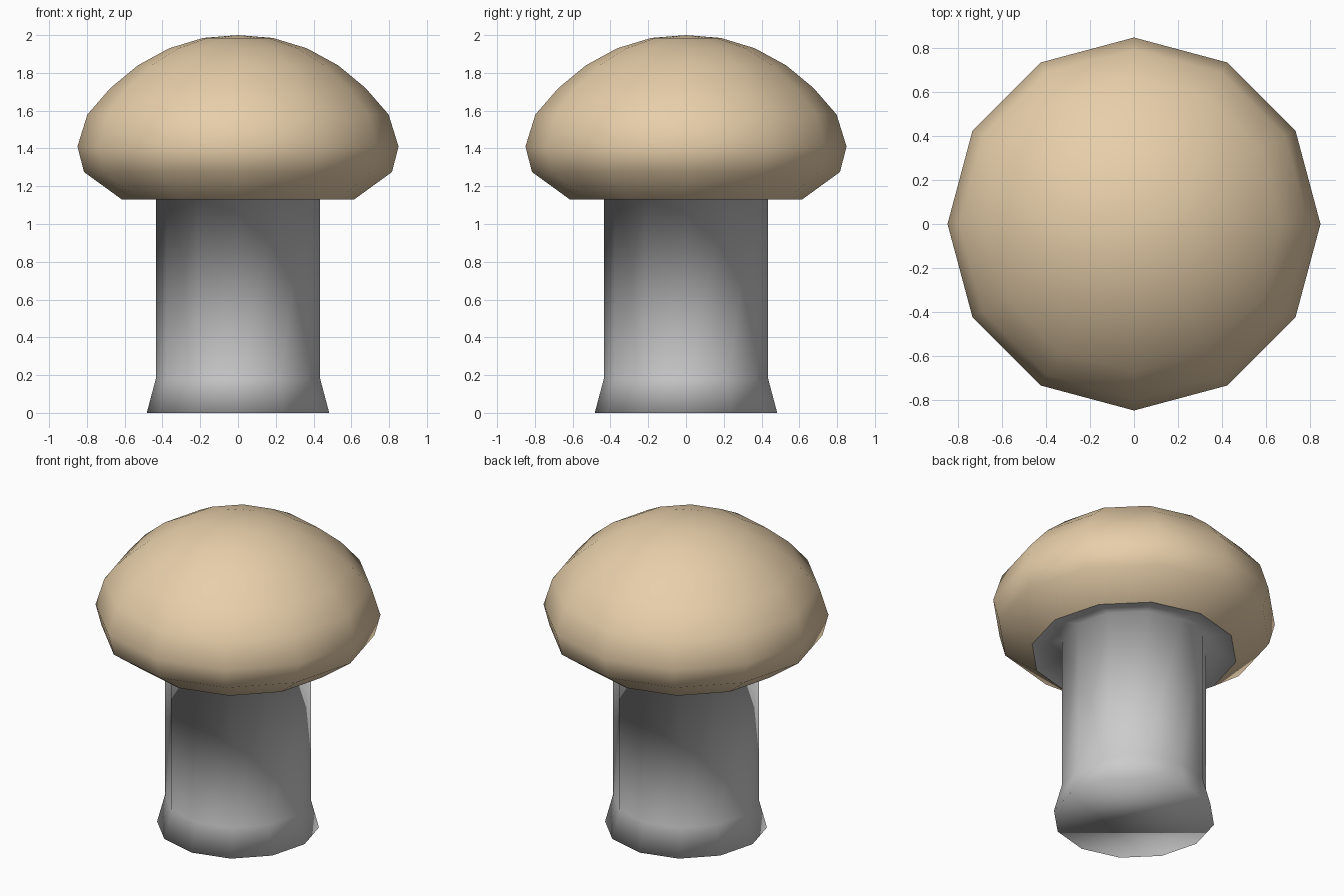
import bpy, bmesh
from math import cos, sin, tau

if "Cube" in bpy.data.objects:
    bpy.data.objects.remove(bpy.data.objects["Cube"])

SIDES = 12


def lathe(name, profile, color=None):
    """Spin an (r, z) profile into a smooth-shaded 12-sided part; r = 0 makes a pole."""
    bm = bmesh.new()
    rings = []
    for r, z in profile:
        if r == 0:
            rings.append([bm.verts.new((0, 0, z))] * SIDES)
        else:
            rings.append([bm.verts.new((r * cos(tau * i / SIDES), r * sin(tau * i / SIDES), z))
                          for i in range(SIDES)])
    for low, high in zip(rings, rings[1:]):
        for i in range(SIDES):
            j = (i + 1) % SIDES
            bm.faces.new(dict.fromkeys((low[i], low[j], high[j], high[i])))
    if profile[0][0] > 0 and name == "stem":
        bm.faces.new(rings[0][::-1])
    for f in bm.faces:
        f.smooth = True
    mesh = bpy.data.meshes.new(name)
    bm.to_mesh(mesh)
    bm.free()
    obj = bpy.data.objects.new(name, mesh)
    bpy.context.collection.objects.link(obj)
    if color:
        mat = bpy.data.materials.new(name + "_color")
        mat.diffuse_color = (*color, 1)
        mat.use_nodes = True
        mat.node_tree.nodes["Principled BSDF"].inputs["Base Color"].default_value = mat.diffuse_color
        mesh.materials.append(mat)
    return obj


# Domed cap
lathe("cap", [(0.615, 1.13), (0.815, 1.275), (0.85, 1.41), (0.797, 1.58), (0.675, 1.72),
              (0.53, 1.84), (0.365, 1.93), (0.185, 1.985), (0, 2.0)], (0.80, 0.62, 0.40))

# Flared stem that spreads out into the underside of the cap
lathe("stem", [(0.483, 0), (0.435, 0.18), (0.435, 1.17), (0.615, 1.13)])
